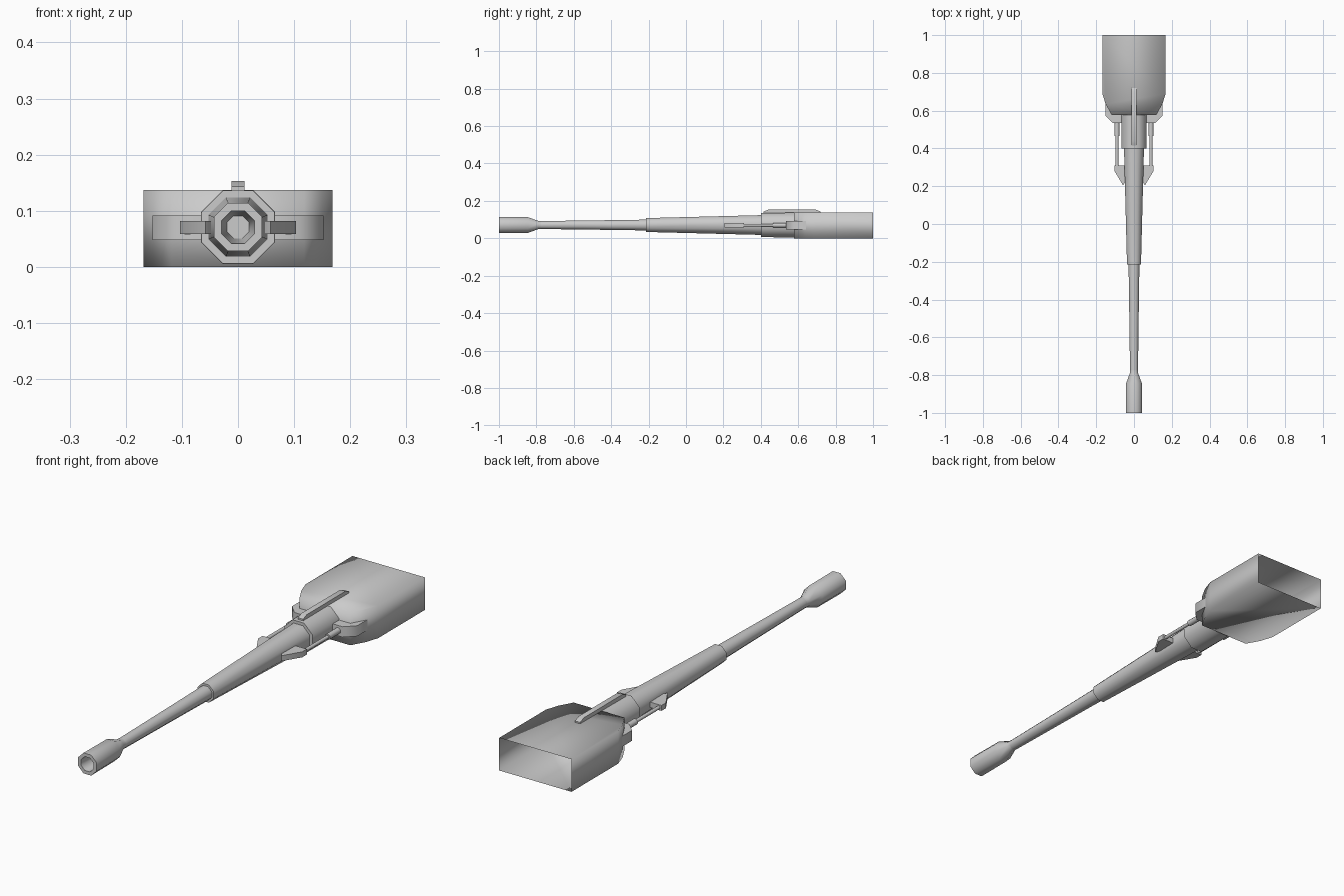
import bpy, bmesh, math

if "Cube" in bpy.data.objects:
    bpy.data.objects.remove(bpy.data.objects["Cube"])

ZC = 0.071                      # height of the barrel axis
K = math.cos(math.pi / 8)       # octagon apothem / circumradius


def finish(name, bm, angle=50):
    bmesh.ops.recalc_face_normals(bm, faces=bm.faces[:])
    me = bpy.data.meshes.new(name)
    bm.to_mesh(me)
    bm.free()
    ob = bpy.data.objects.new(name, me)
    bpy.context.collection.objects.link(ob)
    bpy.ops.object.select_all(action='DESELECT')
    ob.select_set(True)
    bpy.context.view_layer.objects.active = ob
    bpy.ops.object.shade_smooth_by_angle(angle=math.radians(angle))
    return ob


def lathe(name, profile, cx=0.0, cz=ZC, sides=8):
    """Octagonal tube along y; profile is (y, half width across flats)."""
    bm = bmesh.new()
    rings = []
    for y, r in profile:
        rings.append([bm.verts.new((cx + r / K * math.cos((i + .5) * math.tau / sides), y,
                                    cz + r / K * math.sin((i + .5) * math.tau / sides)))
                      for i in range(sides)])
    for a, b in zip(rings, rings[1:]):
        for i in range(sides):
            j = (i + 1) % sides
            bm.faces.new((a[i], a[j], b[j], b[i]))
    bm.faces.new(rings[0])
    bm.faces.new(rings[-1])
    return finish(name, bm)


def plate(name, outline, z0, z1, angle=50, open_back=None):
    """Plan outline (x, y) extruded from z0 to z1."""
    bm = bmesh.new()
    lo = [bm.verts.new((x, y, z0)) for x, y in outline]
    hi = [bm.verts.new((x, y, z1)) for x, y in outline]
    bm.faces.new(lo)
    bm.faces.new(hi)
    n = len(outline)
    for i in range(n):
        j = (i + 1) % n
        if open_back is not None and min(outline[i][1], outline[j][1]) >= open_back:
            continue
        bm.faces.new((lo[i], lo[j], hi[j], hi[i]))
    return finish(name, bm, angle)


# rear housing, open at the back
half = [(0.168, 1.0), (0.168, 0.69), (0.150, 0.635), (0.118, 0.577)]
plate("rear_housing", half + [(-x, y) for x, y in reversed(half)], 0.0, 0.137,
      angle=100, open_back=1.0)

# barrel sections
lathe("breech_collar", [(0.40, 0.065), (0.60, 0.066)])
lathe("barrel_sleeve", [(-0.215, 0.037), (0.41, 0.053)])
lathe("barrel", [(-0.79, 0.021), (-0.40, 0.026), (-0.20, 0.029)])

# flared muzzle with a recessed bore
lathe("muzzle", [(-0.86, 0.020), (-1.0, 0.029), (-1.0, 0.043), (-0.845, 0.042),
                 (-0.79, 0.022), (-0.77, 0.021)])

# side recoil gear
for s, side in ((1, "right"), (-1, "left")):
    plate(side + "_cheek", [(s * x, y) for x, y in
          [(0.06, 0.535), (0.112, 0.535), (0.152, 0.575), (0.152, 0.66), (0.06, 0.66)]],
          0.048, 0.092, angle=60)
    plate(side + "_bracket", [(s * x, y) for x, y in
          [(0.04, 0.23), (0.058, 0.205), (0.103, 0.28), (0.103, 0.31), (0.04, 0.31)]],
          0.059, 0.082, angle=60)
    lathe(side + "_recoil_rod", [(0.30, 0.007), (0.48, 0.007)], s * 0.09, 0.070)
    lathe(side + "_recoil_cylinder", [(0.465, 0.012), (0.55, 0.012)], s * 0.09, 0.070)

# top fin
bm = bmesh.new()
prof = [(0.415, 0.130), (0.415, 0.143), (0.440, 0.153), (0.695, 0.153), (0.72, 0.143), (0.72, 0.130)]
a = [bm.verts.new((-0.012, y, z)) for y, z in prof]
f = bm.faces.new(a)
ext = bmesh.ops.extrude_face_region(bm, geom=[f])
bmesh.ops.translate(bm, vec=(0.024, 0, 0),
                    verts=[v for v in ext["geom"] if isinstance(v, bmesh.types.BMVert)])
finish("top_fin", bm)
